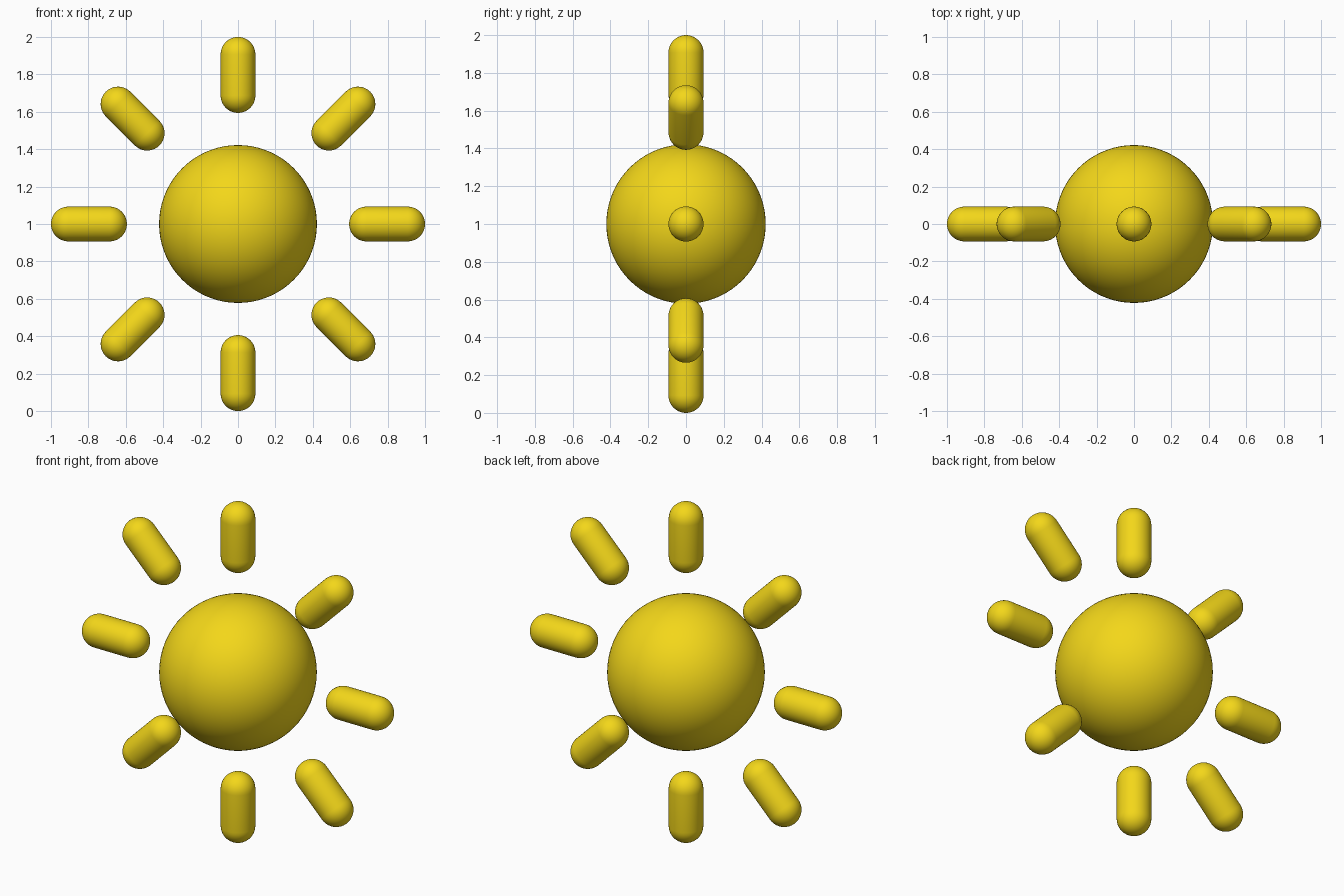
import bpy, bmesh
from math import pi, sin, cos
from mathutils import Matrix, Vector

if "Cube" in bpy.data.objects:
    bpy.data.objects.remove(bpy.data.objects["Cube"])

CENTRE = Vector((0, 0, 1))
CORE_R = 0.422
RAY_R = 0.093
RAY_IN, RAY_OUT = 0.687, 0.907   # distances of the cap centres from the core

mat = bpy.data.materials.new("sun_yellow")
mat.diffuse_color = (0.90, 0.68, 0.01, 1)
mat.use_nodes = True
mat.node_tree.nodes["Principled BSDF"].inputs["Base Color"].default_value = mat.diffuse_color


def finish(bm, name):
    bmesh.ops.recalc_face_normals(bm, faces=bm.faces)
    for f in bm.faces:
        f.smooth = True
    mesh = bpy.data.meshes.new(name)
    bm.to_mesh(mesh)
    bm.free()
    mesh.materials.append(mat)
    obj = bpy.data.objects.new(name, mesh)
    bpy.context.collection.objects.link(obj)
    return obj


def capsule(name, angle, segments=40, rings=10):
    """Rounded rod lathed around z, then turned about y to point outwards."""
    bm = bmesh.new()
    steps = [i * pi / 2 / rings for i in range(rings + 1)]
    profile = [(RAY_R * sin(a), RAY_IN - RAY_R * cos(a)) for a in steps]
    profile += [(RAY_R * cos(a), RAY_OUT + RAY_R * sin(a)) for a in steps]
    verts = [bm.verts.new((r, 0, z)) for r, z in profile]
    edges = [bm.edges.new(pair) for pair in zip(verts, verts[1:])]
    bmesh.ops.spin(bm, geom=verts + edges, cent=(0, 0, 0), axis=(0, 0, 1),
                   angle=2 * pi, steps=segments)
    bmesh.ops.remove_doubles(bm, verts=bm.verts, dist=1e-5)
    obj = finish(bm, name)
    obj.matrix_world = Matrix.Translation(CENTRE) @ Matrix.Rotation(angle, 4, 'Y')
    return obj


# Central ball
bm = bmesh.new()
bmesh.ops.create_uvsphere(bm, u_segments=72, v_segments=36, radius=CORE_R)
finish(bm, "sun_core").location = CENTRE

# Eight rays in the front plane
for i in range(8):
    capsule(f"ray_{i + 1}", i * pi / 4)
